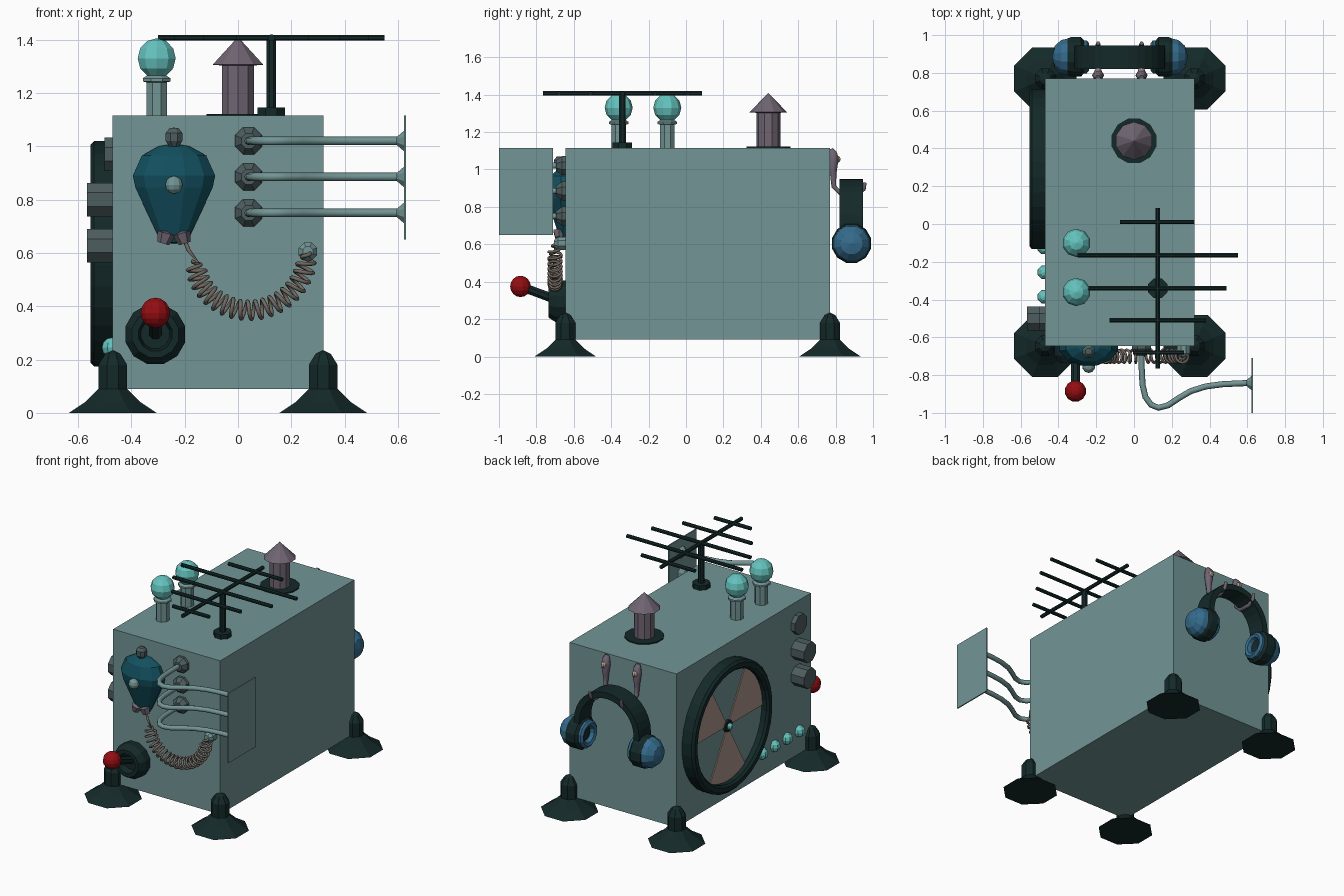
import bpy, bmesh, math
from math import sin, cos, pi
from mathutils import Vector, Matrix

if "Cube" in bpy.data.objects:
    bpy.data.objects.remove(bpy.data.objects["Cube"])


def mat(name, r, g, b):
    m = bpy.data.materials.new(name)
    m.diffuse_color = (r, g, b, 1)
    m.use_nodes = True
    m.node_tree.nodes["Principled BSDF"].inputs["Base Color"].default_value = m.diffuse_color
    return m


BODY = mat("grey_teal_casing", 0.17, 0.30, 0.30)
DARK = mat("black_green", 0.007, 0.022, 0.022)
DEEP = mat("deep_blue", 0.006, 0.080, 0.115)
BLUE = mat("ear_blue", 0.035, 0.15, 0.27)
TEAL = mat("bulb_teal", 0.13, 0.55, 0.52)
MAUVE = mat("mauve_grey", 0.16, 0.13, 0.17)
PINK = mat("dusty_pink", 0.42, 0.30, 0.26)
RED = mat("red", 0.30, 0.004, 0.006)
STEEL = mat("steel_grey", 0.075, 0.11, 0.115)
WIRE = mat("brown_wire", 0.17, 0.14, 0.12)


def finish(bm, name, m, matrix=None):
    bmesh.ops.remove_doubles(bm, verts=bm.verts, dist=1e-5)
    bmesh.ops.recalc_face_normals(bm, faces=bm.faces)
    if matrix:
        bm.transform(matrix)
    me = bpy.data.meshes.new(name)
    bm.to_mesh(me)
    bm.free()
    me.materials.append(m)
    ob = bpy.data.objects.new(name, me)
    bpy.context.collection.objects.link(ob)
    return ob


def box(name, lo, hi, m):
    bm = bmesh.new()
    bmesh.ops.create_cube(bm, size=1)
    lo, hi = Vector(lo), Vector(hi)
    return finish(bm, name, m, Matrix.Translation((lo + hi) / 2) @ Matrix.Diagonal((*(hi - lo), 1)))


def lathe(name, profile, loc, m, axis=(0, 0, 1), n=8, squash=1.0, closed=False):
    """Revolve (radius, height) points about an axis."""
    bm = bmesh.new()
    rings = [[bm.verts.new((r * cos((i + .5) * 2 * pi / n), squash * r * sin((i + .5) * 2 * pi / n), h))
              for i in range(n)] for r, h in profile]
    pairs = list(zip(rings, rings[1:])) + ([(rings[-1], rings[0])] if closed else [])
    for a, b in pairs:
        for i in range(n):
            j = (i + 1) % n
            bm.faces.new((a[i], a[j], b[j], b[i]))
    rot = Vector(axis).to_track_quat('Z', 'Y').to_matrix().to_4x4()
    return finish(bm, name, m, Matrix.Translation(loc) @ rot)


def rod(name, a, b, r, m, n=8):
    d = Vector(b) - Vector(a)
    return lathe(name, [(0, 0), (r, 0), (r, d.length), (0, d.length)], a, m, d, n)


def ball(name, loc, r, m, n=10, k=6):
    return lathe(name, [(r * sin(pi * i / k), -r * cos(pi * i / k)) for i in range(k + 1)], loc, m, n=n)


def prism(name, outlines, offset, m):
    """Extrude flat outlines along an offset vector."""
    bm = bmesh.new()
    for pts in outlines:
        f = bm.faces.new([bm.verts.new(p) for p in pts])
        ext = bmesh.ops.extrude_face_region(bm, geom=[f], use_keep_orig=True)
        bmesh.ops.translate(bm, vec=offset, verts=[v for v in ext['geom'] if isinstance(v, bmesh.types.BMVert)])
    return finish(bm, name, m)


def tube(name, pts, r, m, res=2, radii=None):
    cu = bpy.data.curves.new(name, 'CURVE')
    cu.dimensions = '3D'
    cu.bevel_depth, cu.bevel_resolution, cu.use_fill_caps = r, res, True
    sp = cu.splines.new('POLY')
    sp.points.add(len(pts) - 1)
    for i, p in enumerate(pts):
        sp.points[i].co = (*p, 1)
        sp.points[i].radius = radii[i] if radii else 1
    cu.materials.append(m)
    ob = bpy.data.objects.new(name, cu)
    bpy.context.collection.objects.link(ob)
    bpy.ops.object.select_all(action='DESELECT')
    ob.select_set(True)
    bpy.context.view_layer.objects.active = ob
    bpy.ops.object.convert(target='MESH')
    return ob


# Casing and corner feet
box("casing", (-.47, -.645, .09), (.32, .77, 1.115), BODY)
for x in (-.47, .32):
    for y in (-.645, .77):
        lathe("foot", [(0, 0), (.178, 0), (.11, .042), (.058, .09), (.058, .18), (.03, .222), (0, .235)], (x, y, 0), DARK)

# Roof bulbs
for y in (-.1, -.36):
    lathe("bulb_stem", [(0, 0), (.042, 0), (.042, .125), (.056, .128), (.056, .14), (.04, .15), (0, .15)],
          (-.305, y, 1.115), BODY)
    ball("roof_bulb", (-.305, y, 1.33), .075, TEAL)

# Chimney
lathe("chimney_base", [(0, 0), (.122, 0), (.122, .007), (0, .007)], (0, .44, 1.115), DARK, n=12)
lathe("chimney", [(0, 0), (.064, 0), (.064, .185), (.1, .188), (0, .292)], (0, .44, 1.118), MAUVE, n=10)

# Aerial: mast, boom and five cross bars
lathe("aerial_base", [(0, 0), (.056, 0), (.056, .03), (0, .03)], (.125, -.34, 1.115), DARK)
rod("aerial_mast", (.125, -.34, 1.12), (.125, -.34, 1.41), .019, DARK)
rod("aerial_boom", (.125, -.765, 1.407), (.125, .085, 1.407), .013, DARK)
for y, x0, x1 in ((.01, -.075, .32), (-.165, -.3, .55), (-.34, -.24, .49), (-.51, -.13, .38), (-.68, -.005, .265)):
    rod("aerial_bar", (x0, y, 1.407), (x1, y, 1.407), .012, DARK)

# Front arms carrying the side plate
path = [(.04, -.645), (.04, -.75), (.045, -.85), (.06, -.915), (.09, -.957), (.13, -.973), (.18, -.96),
        (.24, -.92), (.30, -.885), (.38, -.86), (.47, -.848), (.60, -.842)]
for z in (1.02, .885, .75):
    lathe("arm_base", [(0, 0), (.055, 0), (.055, .018), (.03, .05), (0, .05)], (.04, -.645, z), STEEL, (0, -1, 0))
    tube("arm", [(x, y, z) for x, y in path], .016, BODY)
    lathe("arm_flange", [(0, 0), (.016, 0), (.042, .028), (0, .028)], (.595, -.842, z), BODY, (1, 0, 0))
box("side_plate", (.622, -1, .65), (.63, -.71, 1.115), BODY)

# Handset with knob, button, prongs
lathe("handset", [(0, .635), (.045, .64), (.065, .67), (.15, .845), (.16, .89), (.125, .965), (.06, 1.0), (0, 1.01)],
      (-.24, -.645, 0), DEEP, n=12, squash=.68)
ball("handset_button", (-.24, -.755, .855), .034, BODY)
lathe("handset_knob", [(0, 0), (.02, 0), (.034, .02), (.034, .05), (.018, .068), (0, .07)], (-.24, -.675, 1.0), STEEL)
for s in (-1, 1):
    lathe("handset_prong", [(0, 0), (.022, 0), (.034, .04), (0, .05)], (-.24 + s * .04, -.68, .635), MAUVE, (-s * .3, 0, 1), n=6)

# Coiled cord and socket
coil = [(-.2, -.68, .645), (-.185, -.69, .61), (-.15, -.7, .565)]
N, turns = 240, 20
for i in range(N + 1):
    t, a = i / N, 2 * pi * turns * i / N
    rad = .034 * min(1, 12 * t + .3, 12 * (1 - t) + .3)
    c, s = cos(pi * t), sin(pi * t)
    coil.append((.05 - (.21 + rad * cos(a)) * c, -.70 + rad * sin(a), .57 + .03 * t - (.2 + rad * cos(a)) * s))
tube("coiled_cord", coil, .0075, WIRE, 1)
lathe("cord_socket", [(0, 0), (.037, 0), (.037, .04), (.02, .06), (0, .06)], (.262, -.645, .605), BODY, (0, -1, 0))

# Lever
lathe("lever_dial", [(0, 0), (.116, 0), (.116, .05), (.09, .09), (.065, .09), (.055, .045), (0, .045)],
      (-.31, -.645, .295), DARK, (0, -1, 0), n=12)
rod("lever_rod", (-.31, -.67, .295), (-.31, -.885, .375), .026, DARK)
ball("lever_ball", (-.31, -.885, .375), .057, RED, 12, 8)

# Left side: wheel with three wedges
wc = Vector((-.47, .29, .597))
lathe("wheel_rim", [(.425, 0), (.425, .07), (.41, .084), (.38, .084), (.367, .07), (.367, 0)], wc, DARK, (-1, 0, 0), n=32, closed=True)
lathe("wheel_disc", [(0, .035), (.37, .035), (.37, 0)], wc, BODY, (-1, 0, 0), n=32)
wedges = []
for d in (30, 150, 270):
    fan = [(-.505, wc.y, wc.z)]
    for k in range(9):
        a = math.radians(d - 30 + 7.5 * k)
        fan.append((-.505, wc.y + .366 * cos(a), wc.z + .366 * sin(a)))
    wedges.append(fan)
prism("wheel_wedges", wedges, (-.006, 0, 0), PINK)
lathe("wheel_hub", [(.04, 0), (.04, .05), (0, .055)], wc, DARK, (-1, 0, 0), n=10)
ball("hub_bulb", (-.525, wc.y, wc.z), .022, TEAL, 8)

# Left side: knobs and indicator bulbs
for z, d in ((.97, .03), (.80, .097), (.627, .097)):
    lathe("side_knob", [(0, 0), (.068, 0), (.068, d), (0, d)], (-.47, -.50, z), STEEL, (-1, 0, 0))
for i in range(4):
    ball("indicator_bulb", (-.475, -.515 + .13 * i, .245), .038, TEAL, 8)

# Back: headphones
cx, cz = -.075, .71
arc = [i * pi / 16 for i in range(17)]
outer = [(cx + .24 * cos(a), .82, cz + .24 * sin(a)) for a in arc]
inner = [(cx + .2 * cos(a), .82, cz + .2 * sin(a)) for a in reversed(arc)]
ends = [(cx - .24, .82, .62), (cx - .2, .82, .62)], [(cx + .2, .82, .62), (cx + .24, .82, .62)]
prism("headband", [outer + ends[0] + inner + ends[1]], (0, .125, 0), DARK)
for s in (-1, 1):
    at, ax = (cx, .885, .605), (s, 0, 0)
    lathe("ear_cup", [(0, .2), (.09, .19), (.108, .205), (.108, .26), (.1, .278), (0, .278)], at, DARK, ax, n=12)
    lathe("ear_dome", [(.1, .275), (.092, .31), (.06, .345), (0, .36)], at, BLUE, ax, n=12)
    lathe("ear_pad", [(.09, .2), (.09, .175), (.075, .163), (.055, .17), (.045, .2)], at, BLUE, ax, n=12)

# Hooks holding the headphones
hook = [(.775, 1.11, .5), (.785, 1.085, 1), (.787, 1.05, 1.2), (.787, .98, .75), (.79, .91, .55),
        (.83, .868, .5), (.91, .868, .5), (.95, .895, .5), (.957, .93, .4)]
for x in (-.19, .04):
    tube("hook", [(x, y, z) for y, z, r in hook], .027, MAUVE, 1, [r for y, z, r in hook])
    ball("hook_screw", (x, .808, 1.055), .02, PINK, 8)
